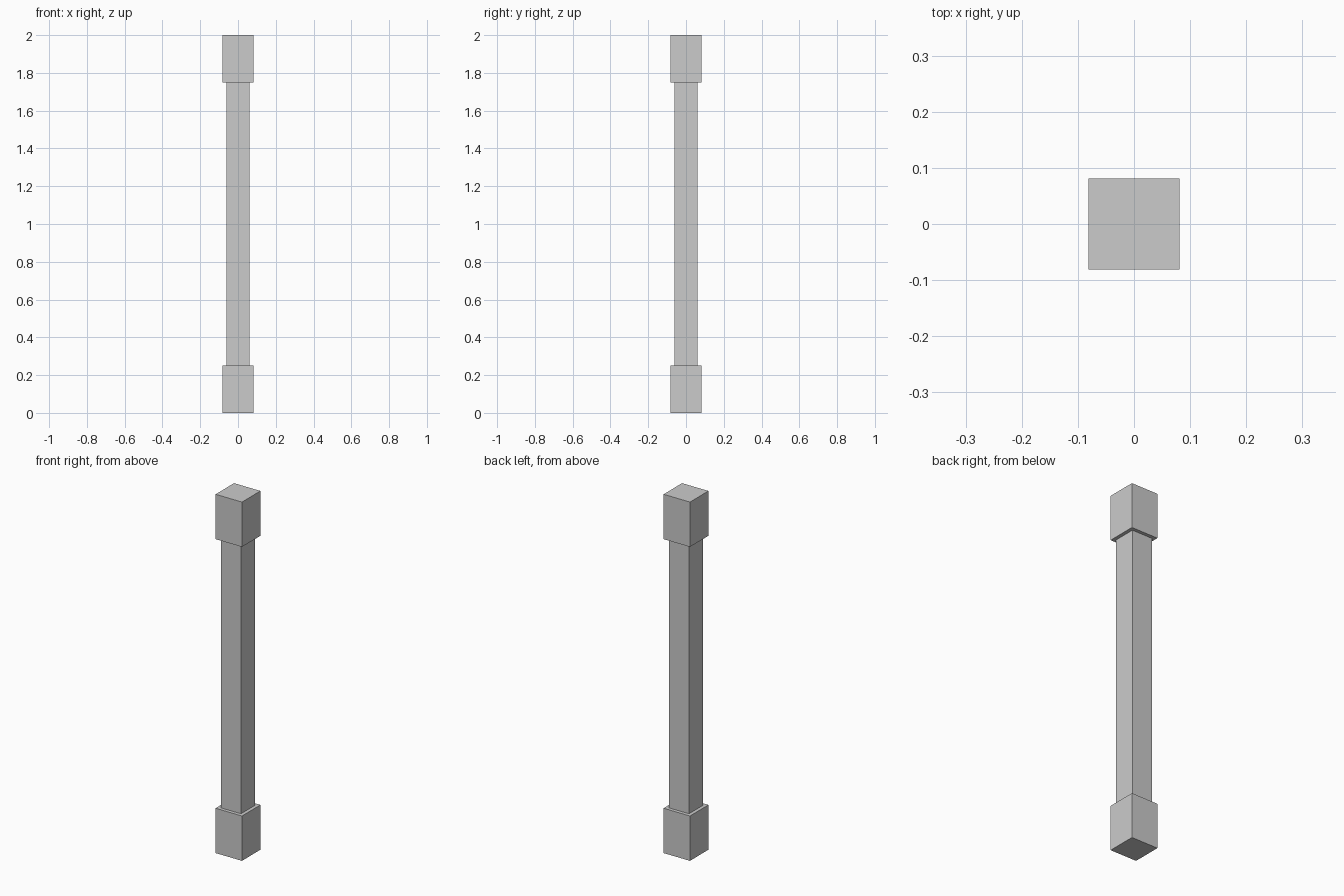
import bpy

if "Cube" in bpy.data.objects:
    bpy.data.objects.remove(bpy.data.objects["Cube"])

BLOCK_W, BLOCK_H = 0.1625, 0.25
SHAFT_W, HEIGHT = 0.124, 2.0


def box(name, width, z0, z1):
    """Square box centred on the z axis, spanning z0 to z1."""
    bpy.ops.mesh.primitive_cube_add(size=1, location=(0, 0, (z0 + z1) / 2))
    ob = bpy.context.object
    ob.name = name
    ob.scale = (width, width, z1 - z0)
    bpy.ops.object.transform_apply(location=False, rotation=False, scale=True)
    return ob


# Square end blocks
box("base_block", BLOCK_W, 0, BLOCK_H)
box("top_block", BLOCK_W, HEIGHT - BLOCK_H, HEIGHT)

# Slimmer square shaft between them
box("shaft", SHAFT_W, BLOCK_H, HEIGHT - BLOCK_H)
